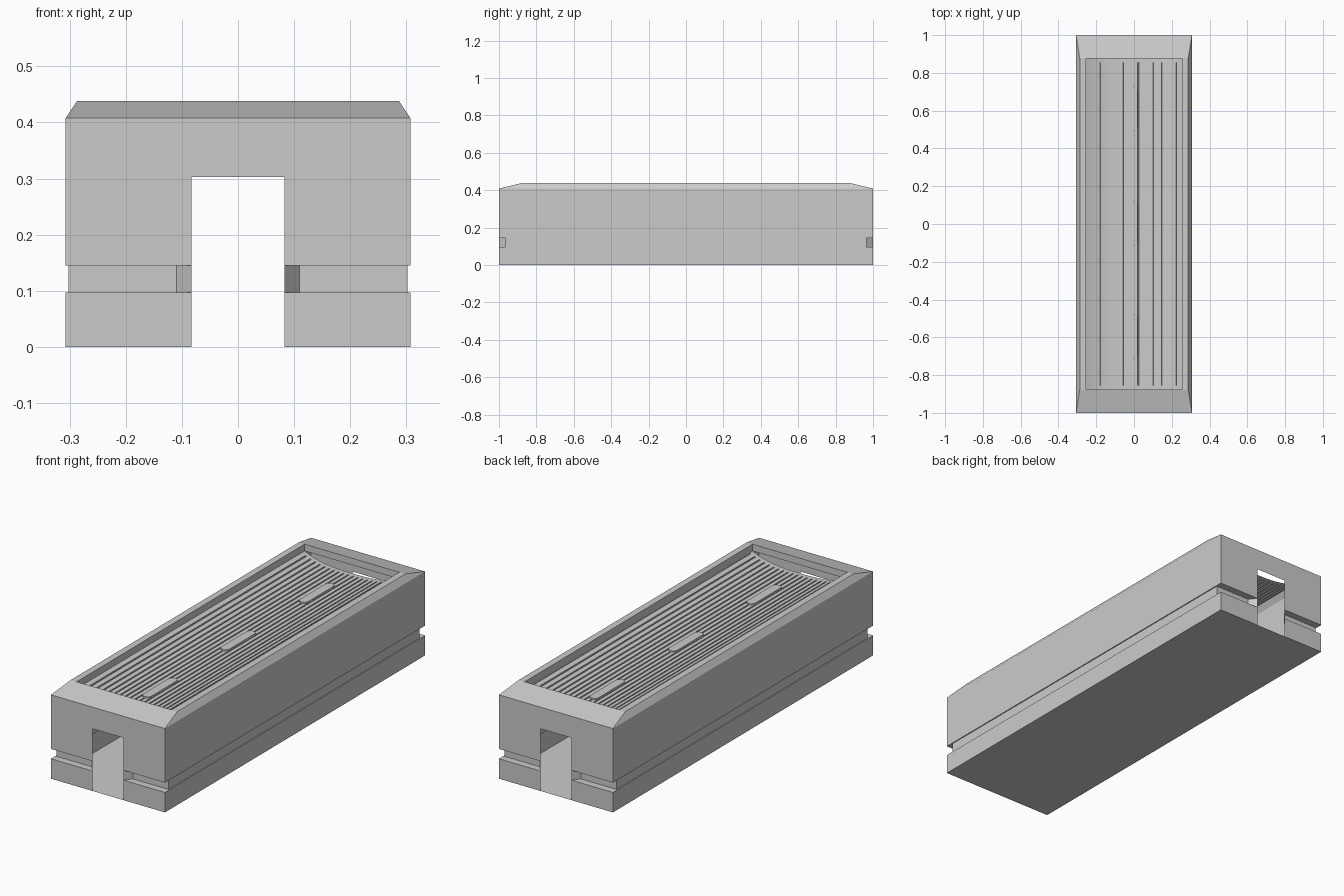
import bpy, bmesh, math

cube = bpy.data.objects.get("Cube")
if cube:
    bpy.data.objects.remove(cube, do_unlink=True)

grey = bpy.data.materials.new("light_grey")
grey.use_nodes = True
colour = (0.6, 0.6, 0.6, 1)
grey.diffuse_color = colour
grey.node_tree.nodes["Principled BSDF"].inputs["Base Color"].default_value = colour


def finish(name, bm, recalc=False):
    bmesh.ops.remove_doubles(bm, verts=bm.verts, dist=1e-5)
    if recalc:
        bmesh.ops.recalc_face_normals(bm, faces=bm.faces)
    mesh = bpy.data.meshes.new(name)
    bm.to_mesh(mesh)
    bm.free()
    mesh.materials.append(grey)
    obj = bpy.data.objects.new(name, mesh)
    bpy.context.collection.objects.link(obj)
    return obj


def loft(bm, rows, closed=False):
    """Skin a list of point rows with quads."""
    grid = [[bm.verts.new(p) for p in row] for row in rows]
    n = len(grid[0])
    for a, b in zip(grid, grid[1:]):
        for i in range(n if closed else n - 1):
            j = (i + 1) % n
            bm.faces.new((a[i], a[j], b[j], b[i]))
    return grid


def rect(x, y, z):
    return [(-x, -y, z), (x, -y, z), (x, y, z), (-x, y, z)]


W, DOOR, LINTEL, EAVE, TOP = 0.307, 0.083, 0.303, 0.408, 0.438
G0, G1 = 0.097, 0.145


def footprint(side, x, y, z):
    """Wall outline of one side, from front opening to back opening."""
    path = [(DOOR, -1), (0.11, -y), (x, -y), (x, y), (0.11, y), (DOOR, 1)]
    return [(side * px, py, z) for px, py in path]


# Thin hollow walls with a recessed band, open at both ends
for side, label in ((1, "left"), (-1, "right")):
    bm = bmesh.new()
    levels = [(W, 1, 0), (W, 1, G0), (0.302, 0.965, G0),
              (0.302, 0.965, G1), (W, 1, G1), (W, 1, LINTEL)]
    rows = [footprint(side, *level) for level in levels]
    if side < 0:
        rows = [row[::-1] for row in rows]
    loft(bm, rows)
    finish(label + "_wall", bm)

# Lintel band, sloped eaves, flat rim and recess walls
bm = bmesh.new()
loft(bm, [rect(W, 1, LINTEL), rect(W, 1, EAVE), rect(0.287, 0.878, TOP),
          rect(0.255, 0.876, TOP), rect(0.255, 0.876, 0.405)], closed=True)
finish("roof_rim", bm)

# Floor sheet
bm = bmesh.new()
bm.faces.new([bm.verts.new(p) for p in rect(W, 1, 0)][::-1])
finish("floor", bm)


# Dished deck with narrow lengthwise grooves
def dish(x):
    return 0.365 + 0.04 * abs(x / 0.255) ** 3


SLATS = 20
pitch = 0.51 / SLATS
profile = []
for i in range(SLATS):
    x = -0.255 + i * pitch
    for f, drop in ((0, 0), (0.76, 0), (0.78, 1), (0.98, 1)):
        profile.append((x + f * pitch, drop))
profile.append((0.255, 0))
bm = bmesh.new()
loft(bm, [[(x, y, dish(x) - drop * depth) for x, drop in profile]
          for y, depth in ((-0.876, 0), (-0.855, 0), (-0.854, 0.005),
                           (0.854, 0.005), (0.855, 0), (0.876, 0))])
finish("slatted_deck", bm)

# Round-ended plates along the middle of the deck
for number, cy in enumerate((-0.595, 0.005, 0.61), 1):
    outline = []
    for end in (1, -1):
        for k in range(7):
            a = math.pi * k / 6 + (0 if end > 0 else math.pi)
            outline.append((0.022 * math.cos(a) - 0.003,
                            cy + end * 0.096 + 0.022 * math.sin(a)))
    bm = bmesh.new()
    base, cap = loft(bm, [[(x, y, z) for x, y in outline] for z in (0.362, 0.371)],
                     closed=True)
    bm.faces.new(cap)
    finish("deck_plate_%d" % number, bm, recalc=False)
